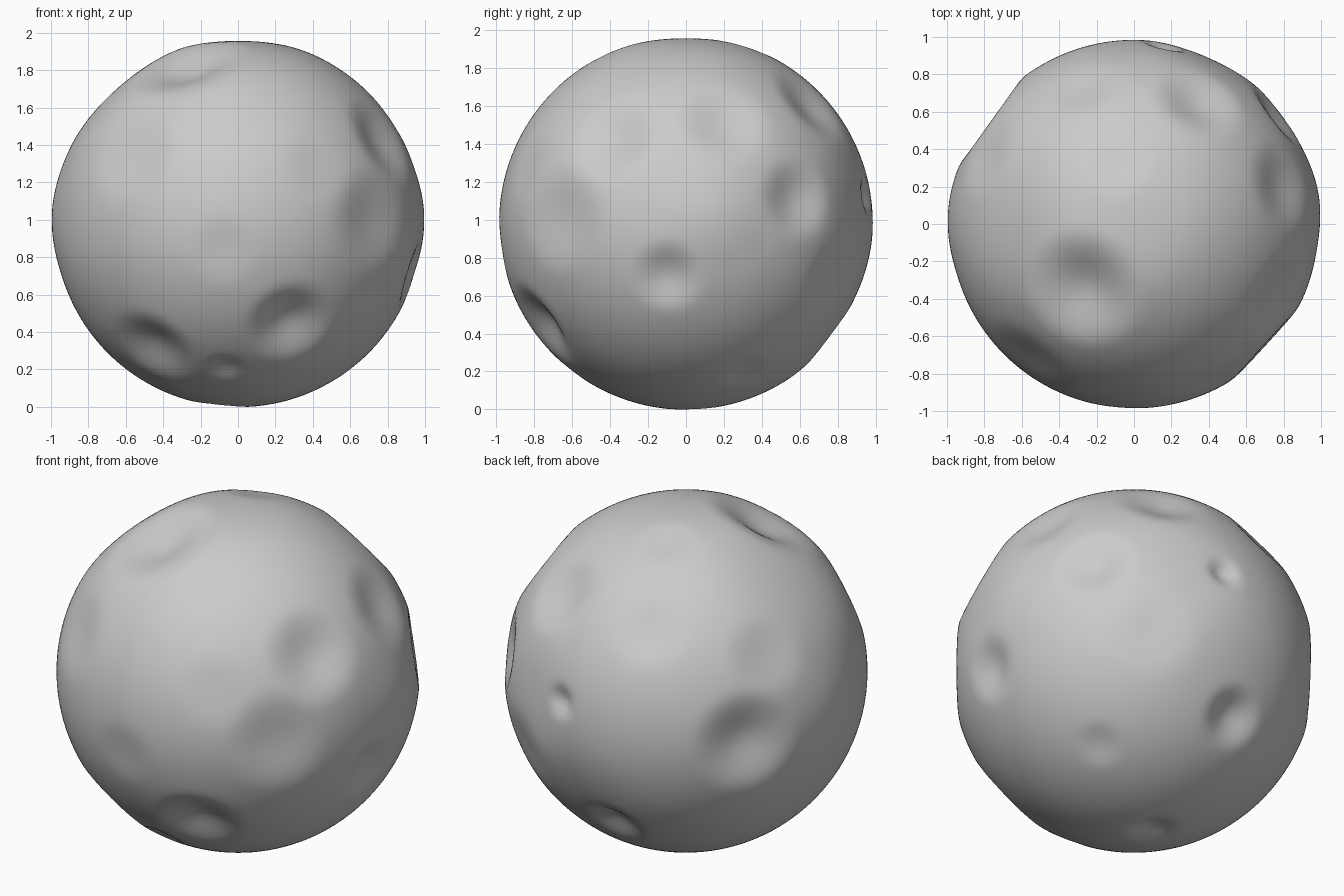
import bpy
import bmesh
from mathutils import Vector

# Remove only the default object
default_object = bpy.data.objects.get("Cube")
if default_object:
    bpy.data.objects.remove(default_object, do_unlink=True)

RADIUS = 0.985

# Dents on the surface: (direction from the centre, angular radius, depth)
deep_craters = [
    ((-.28, -.36, .87), .37, .1),    # top
    ((.28, -.78, -.55), .28, .08),   # lower front
    ((-.46, -.56, -.68), .28, .065), # lower front, right-hand
    ((.77, -.39, .45), .3, .06),     # upper front corner
    ((-.81, .58, .0), .33, .08),     # back corner
    ((.77, .2, .52), .28, .045),     # upper side
    ((.77, .58, .13), .25, .055),    # rear side
    ((.35, .66, .63), .28, .055),    # upper back
    ((.93, -.1, -.28), .22, .05),    # lower side
    ((-.06, .77, -.61), .21, .06),   # lower back
]
small_pits = [
    ((.16, .95, .14), .12, .04),
    ((-.1, .04, -.98), .17, .045),
    ((-.07, -.6, -.77), .13, .025),
]
shallow_dips = [
    ((-.56, -.72, .36), .3, .03),
    ((-.08, -.96, -.14), .22, .015),
    ((.72, -.66, .02), .32, .04),
    ((-.09, .32, .92), .21, .02),
    ((-.27, .73, .59), .25, .025),
    ((-.8, .37, .45), .26, .025),
    ((.51, .78, -.28), .28, .022),
    ((.51, .31, -.79), .16, .018),
    ((.43, -.83, .3), .24, .012),
]
# Wide hollows and (negative depth) swellings that make the ball lumpy
broad_lumps = [
    ((-.65, .0, .75), .5, .018),
    ((.38, .9, .1), .4, .015),
    ((.05, .85, -.5), .5, .012),
    ((.0, .0, 1), .4, .012),
    ((-.98, .05, .05), .4, -.013),
    ((.97, .15, .05), .35, -.014),
]


def dent(direction, centre, width, depth):
    """Soft bowl that fades to nothing at the crater edge."""
    distance = (direction - centre).length / width
    if distance >= 1:
        return 0.0
    return depth * (1 - distance ** 2) ** 2.3


def add_craters(mesh_data, craters):
    """Push the vertices inwards wherever a crater covers them."""
    bowls = [(Vector(c).normalized(), w, d) for c, w, d in craters]
    for vertex in mesh_data.verts:
        direction = vertex.co.normalized()
        sunk = sum(dent(direction, *bowl) for bowl in bowls)
        vertex.co = direction * (RADIUS - sunk)


def make_material(name, colour):
    material = bpy.data.materials.new(name)
    material.diffuse_color = colour
    material.use_nodes = True
    shader = material.node_tree.nodes["Principled BSDF"]
    shader.inputs["Base Color"].default_value = colour
    shader.inputs["Roughness"].default_value = 0.9
    return material


# Rocky ball
bm = bmesh.new()
bmesh.ops.create_icosphere(bm, subdivisions=6, radius=RADIUS)
add_craters(bm, deep_craters + small_pits + shallow_dips + broad_lumps)

# Rest the ball on the ground and centre it
for axis in range(3):
    values = [v.co[axis] for v in bm.verts]
    low, high = min(values), max(values)
    shift = -low if axis == 2 else -(low + high) / 2
    for v in bm.verts:
        v.co[axis] += shift

for face in bm.faces:
    face.smooth = True
mesh = bpy.data.meshes.new("cratered_rock")
bm.to_mesh(mesh)
bm.free()

mesh.materials.append(make_material("rock grey", (0.6, 0.6, 0.6, 1)))
rock = bpy.data.objects.new("cratered_rock", mesh)
bpy.context.collection.objects.link(rock)
